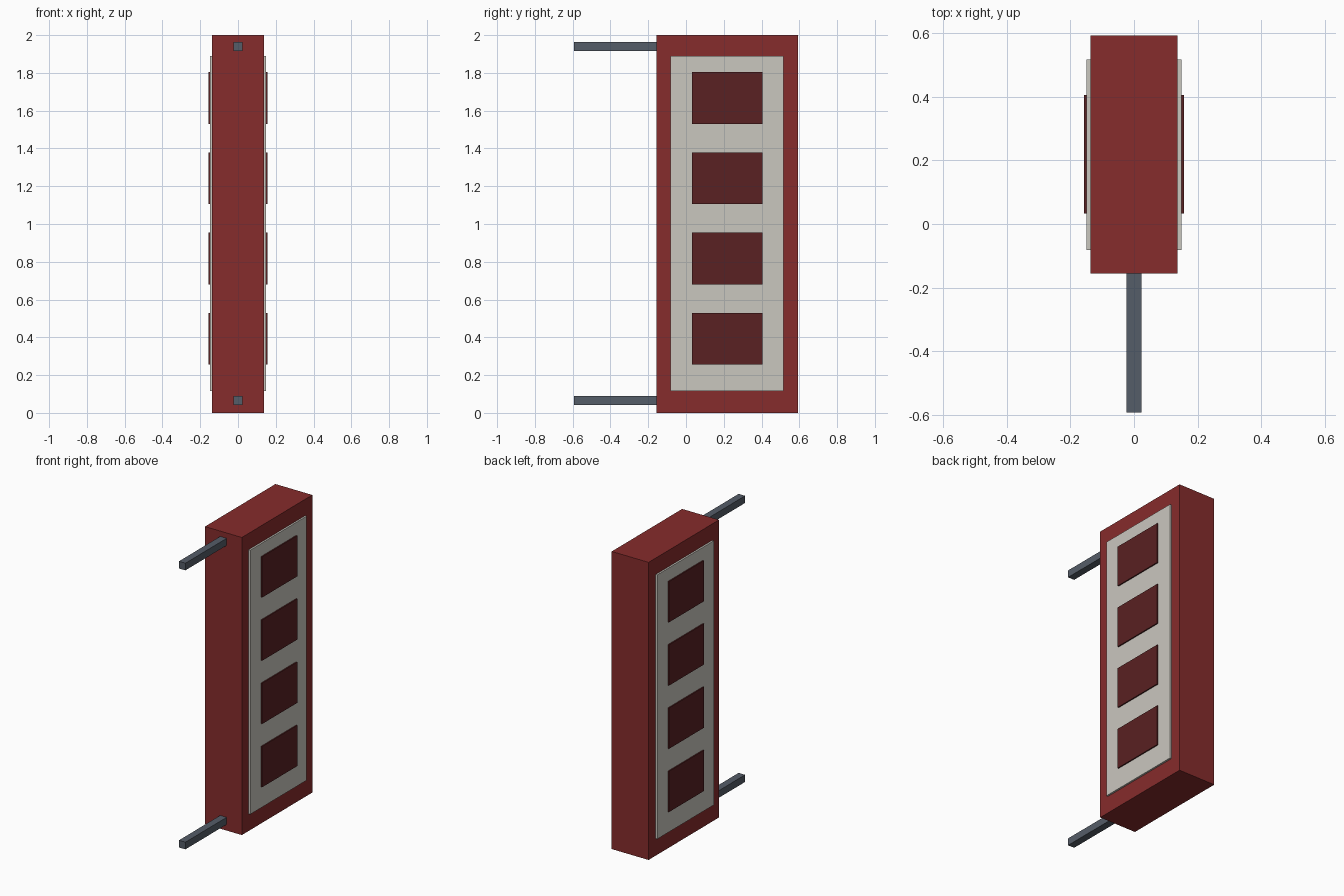
import bpy
import bmesh
from mathutils import Vector

if "Cube" in bpy.data.objects:
    bpy.data.objects.remove(bpy.data.objects["Cube"])


def material(name, rgb):
    m = bpy.data.materials.new(name)
    m.diffuse_color = (*rgb, 1.0)
    m.use_nodes = True
    m.node_tree.nodes["Principled BSDF"].inputs["Base Color"].default_value = m.diffuse_color
    return m


RED = material("sign red", (0.24, 0.025, 0.025))
CREAM = material("panel off white", (0.59, 0.57, 0.52))
MAROON = material("dark maroon", (0.10, 0.015, 0.016))
STEEL = material("bracket steel", (0.091, 0.109, 0.138))


def box(name, lo, hi, mat):
    """Axis-aligned box between two corners."""
    lo, hi = Vector(lo), Vector(hi)
    bm = bmesh.new()
    bmesh.ops.create_cube(bm, size=1.0)
    bmesh.ops.scale(bm, vec=hi - lo, verts=bm.verts)
    mesh = bpy.data.meshes.new(name)
    bm.to_mesh(mesh)
    bm.free()
    mesh.materials.append(mat)
    ob = bpy.data.objects.new(name, mesh)
    ob.location = (lo + hi) / 2
    bpy.context.collection.objects.link(ob)
    return ob


# Main sign case
box("sign_case", (-0.137, -0.155, 0), (0.137, 0.593, 2.0), RED)

# Wall brackets at top and bottom
for label, z in (("lower", 0.065), ("upper", 1.94)):
    box(label + "_bracket", (-0.024, -0.593, z - 0.024),
        (0.024, -0.15, z + 0.024), STEEL)

# Light panel and four dark squares on each side
for label, s in (("left", -1), ("right", 1)):
    def plate(name, x0, x1, y0, y1, z0, z1, mat):
        a, b = sorted((s * x0, s * x1))
        box(label + "_" + name, (a, y0, z0), (b, y1, z1), mat)

    plate("panel", 0.13, 0.149, -0.082, 0.517, 0.115, 1.89, CREAM)
    for i in range(4):
        zc = 0.392 + i * 0.425
        plate(f"square_{i + 1}", 0.148, 0.157, 0.033, 0.405,
              zc - 0.137, zc + 0.137, MAROON)
